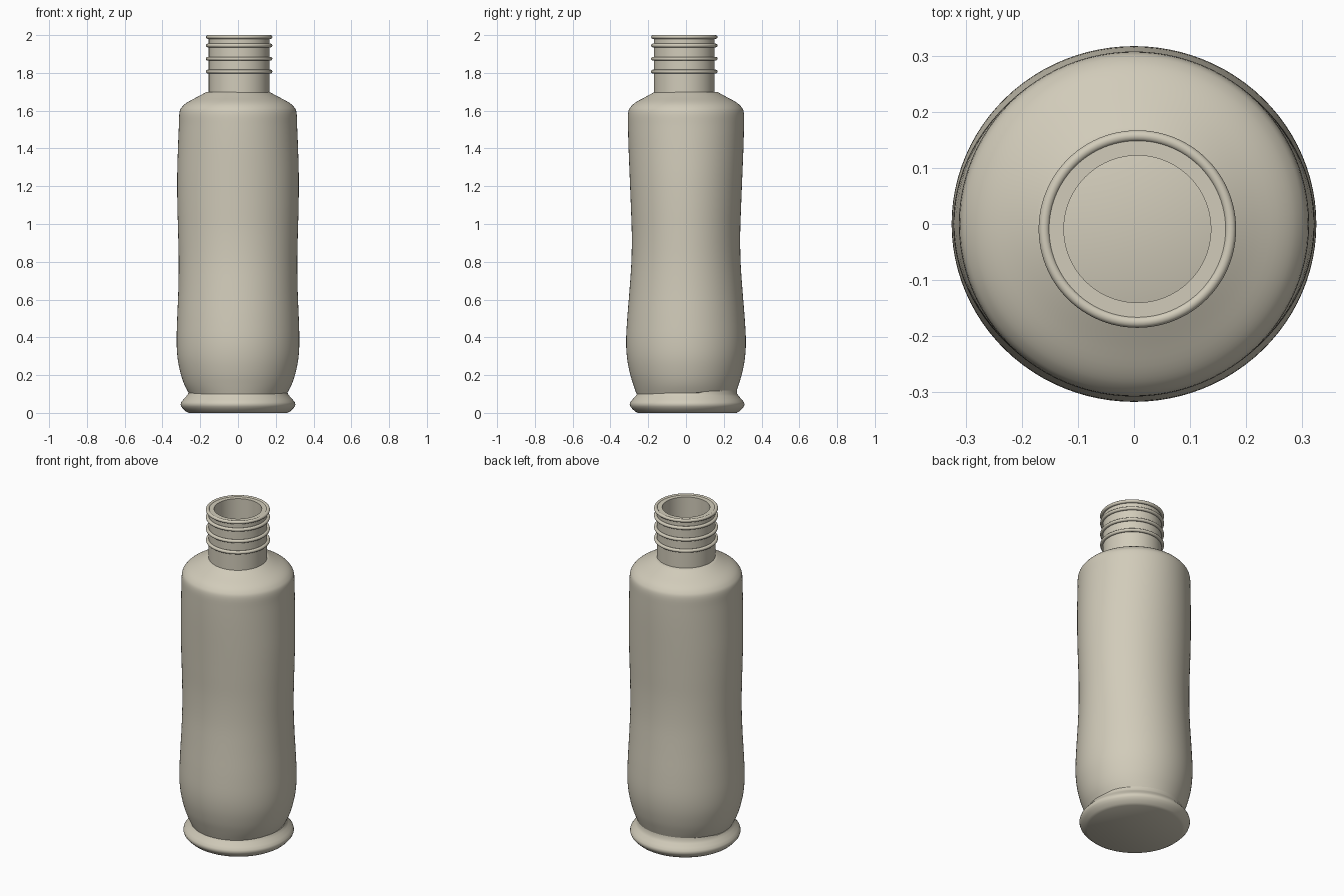
import bpy, bmesh, math

if "Cube" in bpy.data.objects:
    bpy.data.objects.remove(bpy.data.objects["Cube"])

SEG = 96
clay = bpy.data.materials.new("warm beige")
clay.diffuse_color = (0.64, 0.60, 0.49, 1)
clay.use_nodes = True
clay.node_tree.nodes["Principled BSDF"].inputs["Base Color"].default_value = clay.diffuse_color


def loft(name, rows, lift=None, closed=False, caps=True, centre=(0, 0)):
    """Stack elliptical rings given as (x radius, y radius, z)."""
    bm = bmesh.new()
    rings = []
    for rx, ry, z in rows:
        ring = []
        for i in range(SEG):
            a = 2 * math.pi * i / SEG
            x, y = rx * math.cos(a), ry * math.sin(a)
            dz = lift(x, y, z) if lift else 0
            ring.append(bm.verts.new((x + centre[0], y + centre[1], z + dz)))
        rings.append(ring)
    pairs = list(zip(rings, rings[1:]))
    if closed:
        pairs.append((rings[-1], rings[0]))
    for lo, hi in pairs:
        for i in range(SEG):
            j = (i + 1) % SEG
            bm.faces.new((lo[i], lo[j], hi[j], hi[i]))
    if caps and not closed:
        bm.faces.new(rings[0][::-1])
        bm.faces.new(rings[-1])
    bmesh.ops.recalc_face_normals(bm, faces=bm.faces)
    mesh = bpy.data.meshes.new(name)
    bm.to_mesh(mesh)
    bm.free()
    mesh.materials.append(clay)
    obj = bpy.data.objects.new(name, mesh)
    bpy.context.collection.objects.link(obj)
    bpy.ops.object.select_all(action='DESELECT')
    obj.select_set(True)
    bpy.context.view_layer.objects.active = obj
    bpy.ops.object.shade_smooth_by_angle(angle=math.radians(35))
    return obj


def smooth_rows(keys, steps=4):
    """Catmull-Rom subdivision of profile rows."""
    out = []
    for k in range(len(keys) - 1):
        p = [keys[max(0, min(len(keys) - 1, k + d))] for d in (-1, 0, 1, 2)]
        for s in range(steps):
            t = s / steps
            out.append(tuple(
                0.5 * (2 * b + (c - a) * t + (2 * a - 5 * b + 4 * c - d) * t * t
                       + (3 * b - a - 3 * c + d) * t ** 3)
                for a, b, c, d in zip(*p)))
    return out + [keys[-1]]


# Body: slightly oval, with a waist narrower from front to back
loft("bottle_body", smooth_rows([
    (0.258, 0.262, 0.10), (0.284, 0.279, 0.15), (0.304, 0.297, 0.21),
    (0.320, 0.312, 0.29), (0.325, 0.317, 0.38), (0.322, 0.311, 0.50),
    (0.316, 0.299, 0.65), (0.314, 0.289, 0.80), (0.317, 0.287, 0.95),
    (0.321, 0.292, 1.10), (0.322, 0.298, 1.25), (0.318, 0.304, 1.40),
    (0.313, 0.307, 1.52), (0.310, 0.306, 1.59), (0.296, 0.293, 1.62),
    (0.267, 0.265, 1.645), (0.215, 0.214, 1.673), (0.165, 0.165, 1.70)]))


# Base foot: rounded flange whose collar rises a little at the back
def collar_lift(x, y, z):
    return 0.02 * min(1, max(0, (y - 0.06) / 0.08)) if z > 0.104 else 0


loft("base_foot", [
    (0.262, 0.262, 0), (0.276, 0.276, 0.008), (0.290, 0.290, 0.021),
    (0.300, 0.300, 0.033), (0.304, 0.304, 0.045), (0.301, 0.301, 0.056),
    (0.290, 0.290, 0.070), (0.274, 0.274, 0.088), (0.265, 0.265, 0.100),
    (0.263, 0.263, 0.105)], lift=collar_lift, centre=(0, 0.006))

# Neck: open tube, set slightly off the body axis
NECK = (0.006, -0.009)
loft("neck", [(r, r, z) for r, z in
              ((0.161, 1.69), (0.161, 1.995), (0.131, 1.995), (0.131, 1.69))],
     closed=True, centre=NECK)


# Thread rings and rim bead
def bead(name, z, tube=0.010, sides=12):
    rows = []
    for k in range(sides):
        a = 2 * math.pi * k / sides
        r = 0.166 + tube * math.cos(a)
        rows.append((r, r, z + tube * math.sin(a)))
    loft(name, rows, closed=True, centre=NECK)


for n, z in enumerate((1.807, 1.875, 1.945)):
    bead(f"thread_ring_{n + 1}", z)
bead("rim_bead", 1.990)
